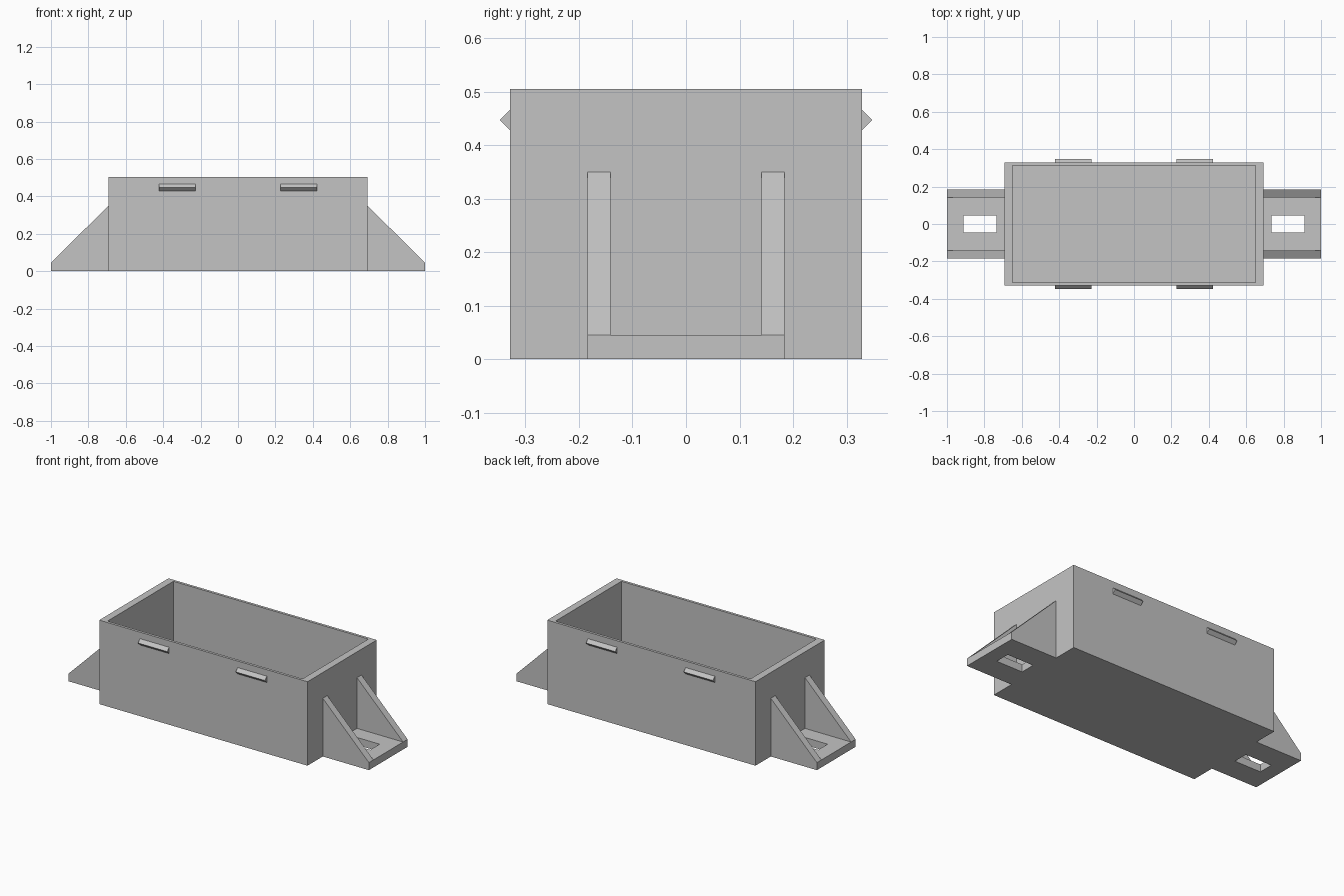
import bpy
import bmesh
from mathutils import Vector

if "Cube" in bpy.data.objects:
    bpy.data.objects.remove(bpy.data.objects["Cube"])

grey = bpy.data.materials.new("plain grey")
grey.diffuse_color = (0.55, 0.55, 0.55, 1)
grey.use_nodes = True
grey.node_tree.nodes["Principled BSDF"].inputs["Base Color"].default_value = grey.diffuse_color


def prism(name, profile, direction):
    """Closed solid: a flat outline extruded along a direction."""
    bm = bmesh.new()
    face = bm.faces.new([bm.verts.new(p) for p in profile])
    ext = bmesh.ops.extrude_face_region(bm, geom=[face], use_keep_orig=True)
    moved = [g for g in ext["geom"] if isinstance(g, bmesh.types.BMVert)]
    bmesh.ops.translate(bm, verts=moved, vec=Vector(direction))
    bmesh.ops.recalc_face_normals(bm, faces=bm.faces)
    mesh = bpy.data.meshes.new(name)
    bm.to_mesh(mesh)
    bm.free()
    mesh.materials.append(grey)
    obj = bpy.data.objects.new(name, mesh)
    bpy.context.collection.objects.link(obj)
    return obj


def box(name, x0, x1, y0, y1, z0, z1):
    outline = [(x0, y0, z0), (x1, y0, z0), (x1, y1, z0), (x0, y1, z0)]
    return prism(name, outline, (0, 0, z1 - z0))


def cut(target, cutter):
    """Subtract the cutter, then remove it."""
    mod = target.modifiers.new("cut", "BOOLEAN")
    mod.operation = "DIFFERENCE"
    mod.solver = "EXACT"
    mod.object = cutter
    bpy.context.view_layer.objects.active = target
    bpy.ops.object.modifier_apply(modifier=mod.name)
    bpy.data.objects.remove(cutter)


# Open-topped enclosure
X, Y, H, T = 0.693, 0.329, 0.505, 0.045
body = box("enclosure", -X, X, -Y, Y, 0, H)
cut(body, box("cavity", -0.649, 0.649, -0.313, 0.313, T, H + 0.1))

# Mounting feet with a slot and two triangular gussets
W = 0.184
for s, side in ((-1, "left"), (1, "right")):
    foot = box(side + "_foot", *sorted((s * X, s)), -W, W, 0, T)
    slot_x = sorted((s * 0.736, s * 0.911))
    cut(foot, box("slot", *slot_x, -0.045, 0.045, -0.1, 0.1))
    for y, end in ((-W, "front"), (W - 0.043, "back")):
        prism(f"{side}_{end}_gusset",
              [(s * X, y, T), (s, y, T), (s * X, y, 0.35)], (0, 0.043, 0))

# Wedge-shaped snap clips on the long walls
for s, side in ((-1, "front"), (1, "back")):
    for x, end in ((-0.422, "left"), (0.228, "right")):
        prism(f"{side}_{end}_clip",
              [(x, s * Y, 0.428), (x, s * 0.348, 0.447), (x, s * Y, 0.466)],
              (0.194, 0, 0))
